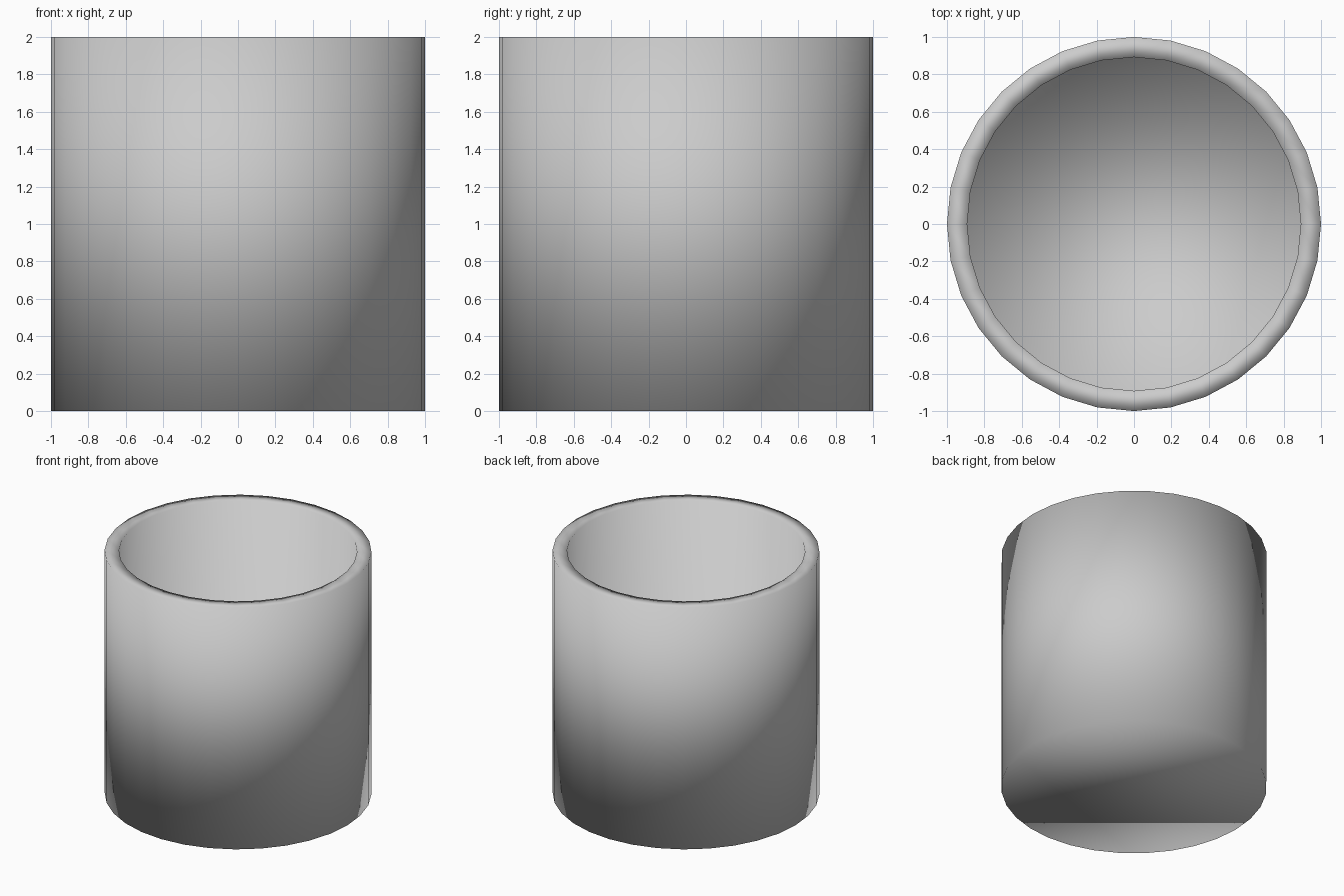
import bpy
import bmesh

if "Cube" in bpy.data.objects:
    bpy.data.objects.remove(bpy.data.objects["Cube"])

OUTER_R, INNER_R = 1.0, 0.892
HEIGHT, FLOOR_Z = 2.0, 0.11

# Solid 32-sided cylinder standing on z = 0
bpy.ops.mesh.primitive_cylinder_add(vertices=32, radius=OUTER_R, depth=HEIGHT,
                                    location=(0, 0, 0))
cup = bpy.context.object
cup.name = "cup"
cup.data.name = "cup"

bm = bmesh.new()
bm.from_mesh(cup.data)
for v in bm.verts:
    v.co.z += HEIGHT / 2

# Rim: inset the top cap
top = max(bm.faces, key=lambda f: f.calc_center_median().z)
bmesh.ops.inset_region(bm, faces=[top], thickness=0.001, use_even_offset=True)
for v in top.verts:
    v.co.xy = v.co.xy.normalized() * INNER_R

# Hollow: push the inset cap down to make the inner wall and floor
cap = bmesh.ops.extrude_discrete_faces(bm, faces=[]) and top
result = bmesh.ops.extrude_face_region(bm, geom=[cap])
for v in (g for g in result["geom"] if isinstance(g, bmesh.types.BMVert)):
    v.co.z = FLOOR_Z
if cap.is_valid:
    bmesh.ops.delete(bm, geom=[cap], context='FACES_ONLY')

# Soft shading over the whole surface, as one smooth skin
bmesh.ops.recalc_face_normals(bm, faces=bm.faces)
for f in bm.faces:
    f.smooth = True
bm.to_mesh(cup.data)
bm.free()
